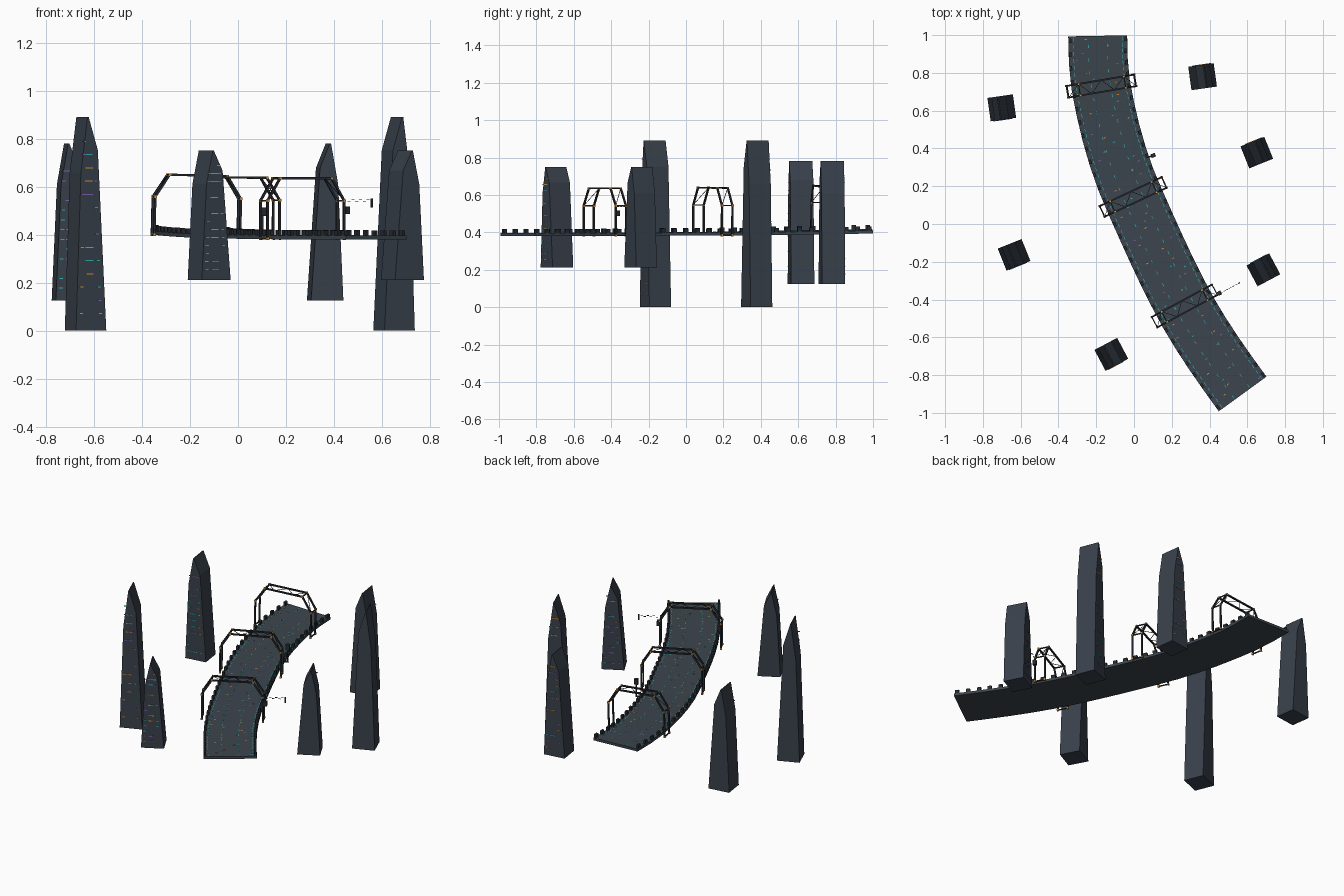
import bpy, bmesh, math, random
from math import radians, sin, cos
from mathutils import Matrix, Vector

if "Cube" in bpy.data.objects:
    bpy.data.objects.remove(bpy.data.objects["Cube"])

random.seed(4)


def material(name, rgb):
    m = bpy.data.materials.new(name)
    m.diffuse_color = (*rgb, 1)
    m.use_nodes = True
    m.node_tree.nodes["Principled BSDF"].inputs["Base Color"].default_value = m.diffuse_color
    return m


TOWER = material("tower_slate", (0.040, 0.052, 0.070))
DECK = material("deck_grey", (0.045, 0.060, 0.075))
STEEL = material("dark_steel", (0.020, 0.024, 0.030))
GLOW = [material("teal_light", (0.03, 0.45, 0.45)),
        material("orange_light", (0.75, 0.30, 0.04)),
        material("purple_light", (0.22, 0.12, 0.45))]


def finish(name, bm, mats):
    bmesh.ops.recalc_face_normals(bm, faces=bm.faces)
    me = bpy.data.meshes.new(name)
    bm.to_mesh(me)
    bm.free()
    for m in mats:
        me.materials.append(m)
    ob = bpy.data.objects.new(name, me)
    bpy.context.collection.objects.link(ob)
    return ob


def box(bm, mat, loc, size, idx=0):
    m = mat @ Matrix.Translation(loc) @ Matrix.Diagonal((*size, 1))
    for v in bmesh.ops.create_cube(bm, size=1, matrix=m)["verts"]:
        for f in v.link_faces:
            f.material_index = idx


def bar(bm, mat, a, b, t):
    a, b = Vector(a), Vector(b)
    d = b - a
    rot = d.to_track_quat('Z', 'Y').to_matrix().to_4x4()
    box(bm, mat @ Matrix.Translation((a + b) / 2) @ rot, (0, 0, 0), (t, t, d.length + t * 0.6))


# Road centre line: x, y, top z, heading angle, roll
KNOTS = [(-0.192, 0.996, 0.414, 1, 1.5), (-0.175, 0.73, 0.409, 10, 1.5),
         (-0.005, 0.143, 0.400, 24, 0.5), (0.268, -0.434, 0.397, 28.5, 0),
         (0.575, -0.90, 0.396, 36, 0)]
LENS = [math.dist(a[:2], b[:2]) for a, b in zip(KNOTS, KNOTS[1:])]
TOTAL = sum(LENS)


def road(u):
    """Local frame on the deck top at fraction u: x across, -y forward."""
    s = u * TOTAL
    i = 0
    while i < 3 and s > LENS[i]:
        s -= LENS[i]
        i += 1
    a, b, L = KNOTS[i], KNOTS[i + 1], LENS[i]
    t = s / L
    h00, h10 = 2*t**3 - 3*t*t + 1, t**3 - 2*t*t + t
    h01, h11 = 1 - (2*t**3 - 3*t*t + 1), t**3 - t*t
    ta, tb = ((sin(radians(k[3])) * L, -cos(radians(k[3])) * L) for k in (a, b))
    x, y = (h00*a[j] + h10*ta[j] + h01*b[j] + h11*tb[j] for j in (0, 1))
    z, ang, roll = (a[j] + (b[j] - a[j]) * t for j in (2, 3, 4))
    return (Matrix.Translation((x, y, z)) @ Matrix.Rotation(radians(ang), 4, 'Z')
            @ Matrix.Rotation(radians(roll), 4, 'Y'))


HALF = 0.156

# Deck: slab lofted along the road
bm = bmesh.new()
rings = []
for k in range(17):
    m = road(k / 16)
    rings.append([bm.verts.new(m @ Vector(p)) for p in
                  ((-HALF, 0, 0), (HALF, 0, 0), (HALF, 0, -0.016), (-HALF, 0, -0.016))])
for r, q in zip(rings, rings[1:]):
    for j in range(4):
        bm.faces.new((r[j], r[(j + 1) % 4], q[(j + 1) % 4], q[j]))
bm.faces.new(rings[0])
bm.faces.new(rings[-1])
finish("road_deck", bm, [DECK])

# Edge posts on both sides
bm = bmesh.new()
for k in range(31):
    m = road(0.01 + 0.98 * k / 30)
    for side in (-1, 1):
        box(bm, m, (side * (HALF - 0.008), 0, 0.010), (0.014, 0.024, 0.024))
finish("edge_posts", bm, [STEEL])

# Lane dashes and scattered lights on the deck
bm = bmesh.new()
for k in range(60):
    m = road((k + 0.5) / 60)
    for x in (-0.13, 0.13):
        box(bm, m, (x, 0, 0.0005), (0.003, 0.02, 0.001), 0)
    if k % 2:
        for x in (-0.05, 0.05):
            box(bm, m, (x, 0, 0.0005), (0.003, 0.018, 0.001), 0)
    box(bm, m, (random.uniform(-0.12, 0.12), 0, 0.0005), (0.012, 0.004, 0.001),
        random.choice((0, 1, 2)))
finish("deck_lights", bm, GLOW)


# Gates: two arch frames tied together
def gate(name, loc, ang, roll):
    m = (Matrix.Translation(loc) @ Matrix.Rotation(radians(ang), 4, 'Z')
         @ Matrix.Rotation(radians(roll), 4, 'Y'))
    prof = [(-0.181, -0.014), (-0.181, 0.145), (-0.122, 0.238),
            (0.122, 0.238), (0.181, 0.145), (0.181, -0.014)]
    bm, nodes = bmesh.new(), bmesh.new()
    for y in (-0.031, 0.031):
        for (x0, z0), (x1, z1) in zip(prof, prof[1:]):
            bar(bm, m, (x0, y, z0), (x1, y, z1), 0.009)
        for x, z in prof:
            box(nodes, m, (x, y, z), (0.011, 0.011, 0.011))
    for x, z in prof:
        bar(bm, m, (x, -0.031, z), (x, 0.031, z), 0.006)
    # thin cross bracing on the shoulders and roof
    xs = [-0.122 + 0.061 * i for i in range(5)]
    pts = [prof[1]] + [(x, 0.238) for x in xs] + [prof[4]]
    for i, ((x0, z0), (x1, z1)) in enumerate(zip(pts, pts[1:])):
        y = 0.031 if i % 2 else -0.031
        bar(bm, m, (x0, y, z0), (x1, -y, z1), 0.0025)
    finish(name, bm, [STEEL])
    finish(name + "_joints", nodes, [GLOW[1]])
    return m


gate("back_gate", (-0.175, 0.73, 0.409), 9.6, 1.5)
gate("middle_gate", (-0.005, 0.143, 0.400), 25, 0.5)
front = gate("front_gate", (0.268, -0.434, 0.397), 28.3, 0)

# Hanging sign on a dashed arm beside the front gate
bm = bmesh.new()
box(bm, front, (0.195, -0.028, 0.105), (0.02, 0.022, 0.03))
box(bm, front, (0.312, -0.03, 0.135), (0.010, 0.006, 0.038))
for i in range(6):
    box(bm, front, (0.205 + 0.018 * i, -0.03, 0.140 + 0.008 * (i % 2)), (0.013, 0.003, 0.003))
finish("hanging_sign", bm, [STEEL])

# Roadside box on a short stand
bm = bmesh.new()
m = Matrix.Translation((0.102, 0.363, 0)) @ Matrix.Rotation(radians(20), 4, 'Z')
box(bm, m, (0, 0, 0.495), (0.024, 0.020, 0.035))
box(bm, m, (0, 0, 0.44), (0.008, 0.008, 0.09))
bar(bm, m, (-0.035, 0, 0.4), (0, 0, 0.4), 0.008)
finish("roadside_box", bm, [STEEL])


# Towers: leaning blade profile extruded in depth, lights on one flat face
def tower(name, x, y, ang, z0, z1):
    m = Matrix.Translation((x, y, z0)) @ Matrix.Rotation(radians(ang), 4, 'Z')
    h, d = z1 - z0, 0.0625
    prof = [(-0.068, 0), (0.068, 0), (0.030, 0.845), (-0.011, 1), (-0.016, 1), (-0.046, 0.74)]
    bm = bmesh.new()
    a, b = ([bm.verts.new(m @ Vector((px, s, pz * h))) for px, pz in prof] for s in (-d, d))
    bm.faces.new(a)
    bm.faces.new(b)
    for i in range(6):
        j = (i + 1) % 6
        bm.faces.new((a[i], a[j], b[j], b[i]))
    finish(name, bm, [TOWER])
    bm = bmesh.new()
    for r in range(14):
        f = 0.08 + 0.062 * r
        lo, hi = -0.06 + 0.025 * f, 0.06 - 0.046 * f
        for t in (0.1, 0.45, 0.85):
            if random.random() < 0.5:
                w = 0.035 if t == 0.45 else 0.016
                box(bm, m, (lo + (hi - lo) * t, -d - 0.001, f * h), (w, 0.004, 0.004),
                    random.choice((0, 1, 2)))
    finish(name + "_lights", bm, GLOW)


tower("left_back_tower", -0.70, 0.615, 8, 0.125, 0.78)
tower("left_middle_tower", -0.635, -0.163, 22, 0.0, 0.89)
tower("left_front_tower", -0.12, -0.69, 28, 0.212, 0.75)
tower("right_back_tower", 0.363, 0.78, 188, 0.125, 0.78)
tower("right_middle_tower", 0.65, 0.378, 202, 0.0, 0.89)
tower("right_front_tower", 0.685, -0.243, 208, 0.212, 0.75)
